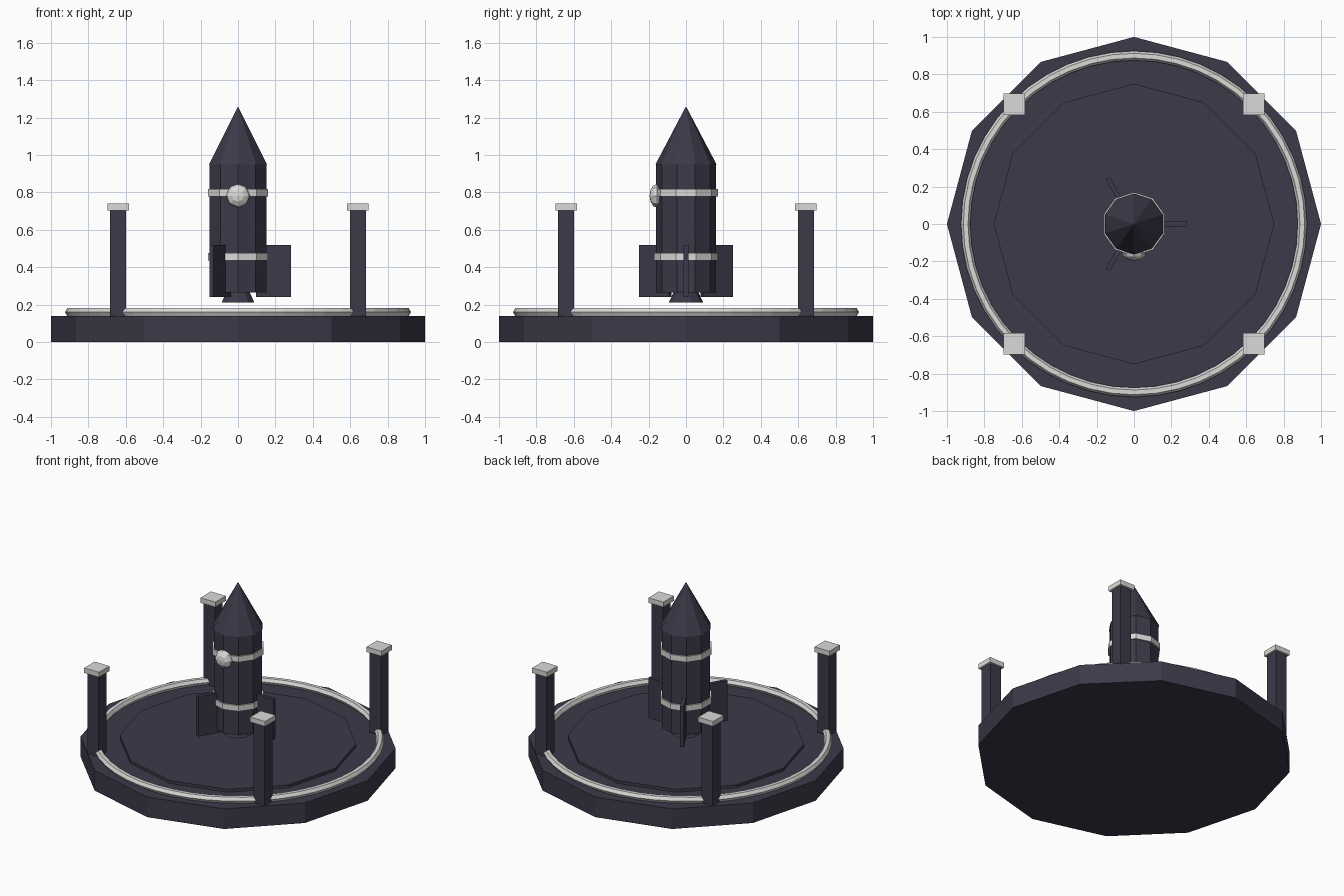
import bpy, math
from math import pi, sin, cos

if "Cube" in bpy.data.objects:
    bpy.data.objects.remove(bpy.data.objects["Cube"])

def material(name, rgb):
    m = bpy.data.materials.new(name)
    m.diffuse_color = (*rgb, 1)
    m.use_nodes = True
    m.node_tree.nodes["Principled BSDF"].inputs["Base Color"].default_value = m.diffuse_color
    return m

DARK = material("dark slate", (0.045, 0.041, 0.066))
LIGHT = material("pale grey", (0.70, 0.70, 0.69))

def finish(name, mat):
    o = bpy.context.object
    o.name = name
    o.data.materials.append(mat)
    return o

def cone(name, mat, sides, r1, r2, z0, z1):
    bpy.ops.mesh.primitive_cone_add(vertices=sides, radius1=r1, radius2=r2,
                                    depth=z1 - z0, location=(0, 0, (z0 + z1) / 2))
    return finish(name, mat)

def box(name, mat, center, size, turn=0):
    bpy.ops.mesh.primitive_cube_add(size=1, location=center, rotation=(0, 0, turn))
    o = finish(name, mat)
    o.scale = size
    return o

# round launch pad with raised centre and rail
cone("pad_base", DARK, 12, 1.0, 1.0, 0, 0.14)
cone("pad_centre", DARK, 12, 0.75, 0.75, 0.13, 0.16)
bpy.ops.mesh.primitive_torus_add(major_radius=0.9, minor_radius=0.025,
                                 major_segments=48, minor_segments=6, location=(0, 0, 0.16))
finish("pad_ring", LIGHT)

# four capped pillars
for i, (sx, sy) in enumerate([(1, 1), (-1, 1), (-1, -1), (1, -1)], 1):
    x, y = sx * 0.641, sy * 0.641
    box(f"pillar_{i}", DARK, (x, y, 0.42), (0.086, 0.086, 0.58))
    box(f"pillar_cap_{i}", LIGHT, (x, y, 0.722), (0.115, 0.115, 0.035))

# hovering rocket
cone("rocket_body", DARK, 10, 0.16, 0.16, 0.265, 0.95)
cone("rocket_nose", DARK, 10, 0.163, 0, 0.95, 1.26)
cone("rocket_nozzle", DARK, 10, 0.092, 0.06, 0.21, 0.28)
for i, z in enumerate((0.455, 0.798), 1):
    cone(f"rocket_band_{i}", LIGHT, 10, 0.17, 0.17, z - 0.02, z + 0.02)

# three fins
for i in range(3):
    a = i * 2 * pi / 3
    box(f"fin_{i + 1}", DARK, (0.19 * cos(a), 0.19 * sin(a), 0.38), (0.185, 0.025, 0.28), a)

# domed porthole on the front
bpy.ops.mesh.primitive_uv_sphere_add(segments=8, ring_count=6, radius=1,
                                     location=(0, -0.155, 0.782), rotation=(pi / 2, 0, 0))
finish("porthole", LIGHT).scale = (0.064, 0.064, 0.04)
